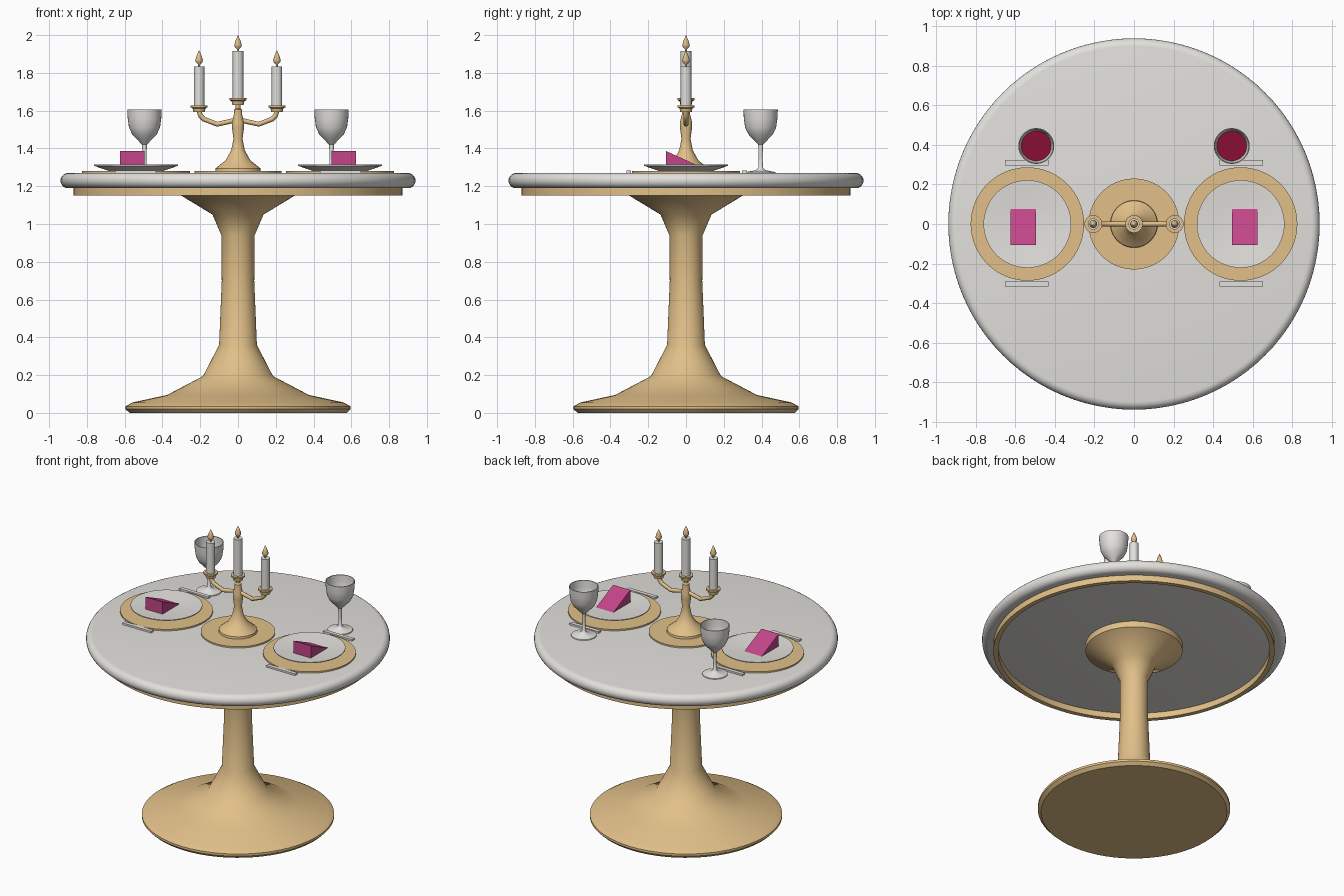
import bpy, bmesh, math

if "Cube" in bpy.data.objects:
    bpy.data.objects.remove(bpy.data.objects["Cube"])


def material(name, rgb):
    m = bpy.data.materials.new(name)
    m.diffuse_color = (*rgb, 1)
    m.use_nodes = True
    m.node_tree.nodes["Principled BSDF"].inputs["Base Color"].default_value = m.diffuse_color
    return m


WHITE = material("white", (0.76, 0.75, 0.72))
GOLD = material("gold", (0.76, 0.53, 0.25))
MAGENTA = material("magenta", (0.54, 0.06, 0.25))
WINE = material("wine red", (0.25, 0.004, 0.035))


def finish(bm, name, mat, smooth=True, angle=40):
    bmesh.ops.recalc_face_normals(bm, faces=bm.faces)
    me = bpy.data.meshes.new(name)
    bm.to_mesh(me)
    bm.free()
    me.materials.append(mat)
    ob = bpy.data.objects.new(name, me)
    bpy.context.collection.objects.link(ob)
    if smooth:
        bpy.ops.object.select_all(action='DESELECT')
        ob.select_set(True)
        bpy.context.view_layer.objects.active = ob
        bpy.ops.object.shade_smooth_by_angle(angle=math.radians(angle))
    return ob


def lathe(name, mat, profile, x=0, y=0, sides=32, closed=False, angle=40):
    """Revolve (radius, z) points about a vertical axis at x, y."""
    bm = bmesh.new()
    rings = []
    for r, z in profile:
        if r == 0:
            rings.append([bm.verts.new((x, y, z))] * sides)
        else:
            rings.append([bm.verts.new((x + r * math.cos(2 * math.pi * i / sides),
                                        y + r * math.sin(2 * math.pi * i / sides), z))
                          for i in range(sides)])
    pairs = list(zip(rings, rings[1:]))
    if closed:
        pairs.append((rings[-1], rings[0]))
    for a, b in pairs:
        for i in range(sides):
            j = (i + 1) % sides
            corners = list(dict.fromkeys([a[i], a[j], b[j], b[i]]))
            if len(corners) > 2:
                bm.faces.new(corners)
    return finish(bm, name, mat, angle=angle)


def disc(name, mat, r, z0, z1, x=0, y=0, sides=64):
    return lathe(name, mat, [(0, z0), (r, z0), (r, z1), (0, z1)], x, y, sides)


def prism(name, mat, outline, x0, x1):
    """Extrude a (y, z) outline along x."""
    bm = bmesh.new()
    a = [bm.verts.new((x0, y, z)) for y, z in outline]
    b = [bm.verts.new((x1, y, z)) for y, z in outline]
    bm.faces.new(a)
    bm.faces.new(b)
    for i in range(len(a)):
        j = (i + 1) % len(a)
        bm.faces.new((a[i], a[j], b[j], b[i]))
    return finish(bm, name, mat, smooth=False)


# Table: pedestal, round-edged top and the metal band under it
lathe("pedestal", GOLD,
      [(0, 0), (0.575, 0), (0.595, 0.02), (0.595, 0.035), (0.56, 0.055),
       (0.375, 0.095), (0.185, 0.195), (0.1, 0.36), (0.086, 0.7), (0.088, 0.94),
       (0.135, 1.05), (0.3, 1.15), (0.3, 1.19), (0, 1.19)], sides=64)
edge = [(0.9 + 0.04 * math.cos(math.radians(t)), 1.23 + 0.04 * math.sin(math.radians(t)))
        for t in range(-90, 91, 18)]
lathe("table_top", WHITE, [(0, 1.19)] + edge + [(0, 1.27)], sides=96)
lathe("table_band", GOLD, [(0.87, 1.15), (0.87, 1.195), (0.84, 1.195), (0.84, 1.15)],
      sides=96, closed=True)

# Place settings, mirrored left and right
for side, s in (("left", -1), ("right", 1)):
    px = 0.54 * s
    disc(side + "_placemat", GOLD, 0.287, 1.268, 1.28, px)
    lathe(side + "_plate", WHITE,
          [(0, 1.28), (0.14, 1.28), (0.222, 1.308), (0.222, 1.314), (0.215, 1.314),
           (0.14, 1.302), (0, 1.302)], px, sides=64)
    nx = 0.56 * s
    prism(side + "_napkin", MAGENTA, [(-0.107, 1.303), (0.077, 1.303), (-0.107, 1.387)],
          nx - 0.065, nx + 0.065)
    for kind, cy in (("fork", 0.31), ("knife", -0.303)):
        prism(side + "_" + kind, WHITE,
              [(cy - 0.013, 1.268), (cy + 0.013, 1.268), (cy + 0.013, 1.282), (cy - 0.013, 1.282)],
              0.543 * s - 0.109, 0.543 * s + 0.109)

    # Wine glass with hollow bowl
    gx, gy = 0.495 * s, 0.395
    lathe(side + "_glass", WHITE,
          [(0, 1.268), (0.08, 1.268), (0.078, 1.275), (0.025, 1.285), (0.012, 1.3), (0.01, 1.36),
           (0.013, 1.42), (0.035, 1.443), (0.065, 1.475), (0.082, 1.51), (0.089, 1.56),
           (0.091, 1.605), (0.086, 1.605), (0.084, 1.56), (0.077, 1.512), (0.06, 1.48),
           (0.03, 1.448), (0, 1.44)], gx, gy)
    disc(side + "_wine", WINE, 0.077, 1.504, 1.51, gx, gy, 32)

# Candelabra
disc("candle_mat", GOLD, 0.23, 1.268, 1.28)
lathe("candelabra_stem", GOLD,
      [(0, 1.28), (0.12, 1.28), (0.118, 1.295), (0.065, 1.338), (0.036, 1.39), (0.024, 1.45),
       (0.032, 1.51), (0.032, 1.54), (0.022, 1.58), (0.022, 1.605), (0.012, 1.612),
       (0.012, 1.64), (0, 1.64)])

# Swept arms on both sides
for side, s in (("left", -1), ("right", 1)):
    cu = bpy.data.curves.new(side + "_arm", 'CURVE')
    cu.dimensions = '3D'
    cu.bevel_depth = 0.013
    cu.bevel_resolution = 2
    cu.use_fill_caps = True
    path = [(0, 1.548), (0.03, 1.546), (0.11, 1.528), (0.18, 1.555), (0.2, 1.575), (0.206, 1.605)]
    sp = cu.splines.new('POLY')
    sp.points.add(len(path) - 1)
    for p, (x, z) in zip(sp.points, path):
        p.co = (x * s, 0, z, 1)
    cu.materials.append(GOLD)
    bpy.context.collection.objects.link(bpy.data.objects.new(side + "_arm", cu))

# Cups, candles and flames
for name, x, z, top in (("left", -0.206, 1.592, 1.835), ("middle", 0, 1.63, 1.915),
                        ("right", 0.206, 1.592, 1.835)):
    lathe(name + "_cup", GOLD,
          [(0, z), (0.03, z), (0.034, z + 0.02), (0.045, z + 0.026), (0.045, z + 0.036),
           (0, z + 0.036)], x, sides=24)
    disc(name + "_candle", WHITE, 0.028, z + 0.03, top, x, sides=24)
    lathe(name + "_flame", GOLD,
          [(0, top), (0.005, top), (0.006, top + 0.01), (0.018, top + 0.022), (0.02, top + 0.033),
           (0.012, top + 0.058), (0, top + 0.086)], x, sides=16, angle=60)
